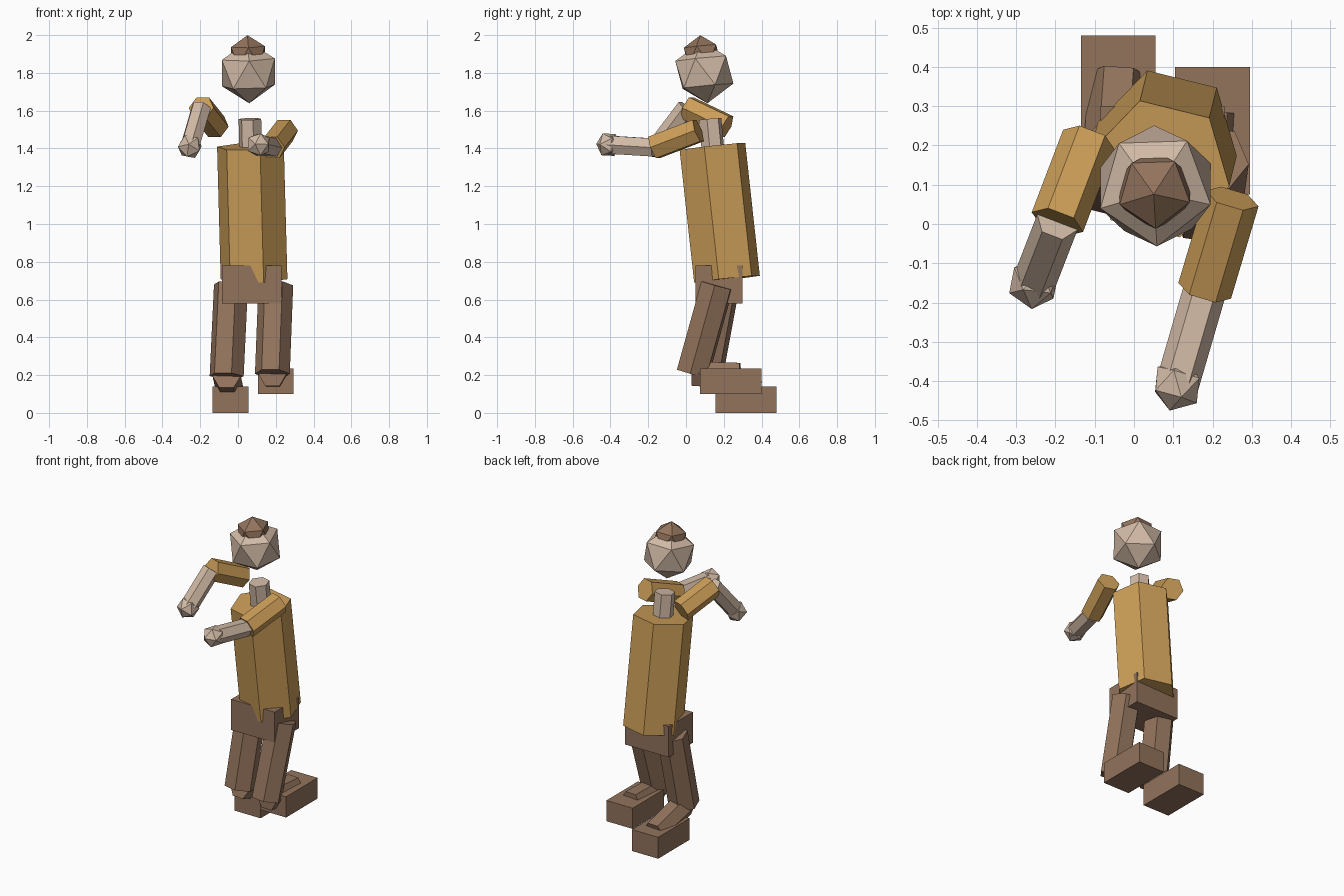
import bpy, bmesh
from math import cos, sin, tau
from mathutils import Vector, Matrix

cube = bpy.data.objects.get("Cube")
if cube:
    bpy.data.objects.remove(cube, do_unlink=True)


def material(name, rgb):
    mat = bpy.data.materials.new(name)
    mat.use_nodes = True
    color = (*rgb, 1)
    mat.diffuse_color = color
    mat.node_tree.nodes["Principled BSDF"].inputs["Base Color"].default_value = color
    return mat


skin = material("pale skin", (0.64, 0.49, 0.38))
shirt = material("mustard cloth", (0.60, 0.34, 0.098))
brown = material("brown cloth", (0.29, 0.173, 0.108))


def frame(center, axis):
    """Local z follows the axis, local x stays horizontal."""
    d = Vector(axis).normalized()
    u = Vector((0, 0, 1)).cross(d).normalized()
    v = d.cross(u)
    rot = Matrix((u, v, d)).transposed().to_4x4()
    return Matrix.Translation(center) @ rot


def finish(name, bm, mat):
    bmesh.ops.recalc_face_normals(bm, faces=bm.faces)
    mesh = bpy.data.meshes.new(name)
    bm.to_mesh(mesh)
    bm.free()
    mesh.materials.append(mat)
    obj = bpy.data.objects.new(name, mesh)
    bpy.context.collection.objects.link(obj)


def limb(name, start, end, radius, mat):
    """Six-sided prism between two joints."""
    start, end = Vector(start), Vector(end)
    bm = bmesh.new()
    rings = []
    for joint in (start, end):
        m = frame(joint, end - start)
        rings.append([bm.verts.new(m @ Vector((radius * cos(tau * i / 6),
                                               radius * sin(tau * i / 6), 0)))
                      for i in range(6)])
    for ring in rings:
        bm.faces.new(ring)
    low, high = rings
    for i in range(6):
        j = (i + 1) % 6
        bm.faces.new((low[i], low[j], high[j], high[i]))
    finish(name, bm, mat)


def ball(name, center, axis, radius, mat):
    """Twenty-sided ball with one corner on the axis."""
    bm = bmesh.new()
    bmesh.ops.create_icosphere(bm, subdivisions=1, radius=radius,
                               matrix=frame(center, axis))
    finish(name, bm, mat)


def box(name, low, high, mat):
    low, high = Vector(low), Vector(high)
    bm = bmesh.new()
    m = Matrix.Translation((low + high) / 2) @ Matrix.Diagonal((*(high - low), 1))
    bmesh.ops.create_cube(bm, size=1, matrix=m)
    finish(name, bm, mat)


# Trunk, neck and head
box("pelvis", (-0.085, 0.05, 0.58), (0.23, 0.30, 0.78), brown)
limb("torso", (0.085, 0.217, 0.708), (0.066, 0.14, 1.41), 0.182, shirt)
limb("neck", (0.067, 0.142, 1.40), (0.063, 0.127, 1.556), 0.062, skin)
head_axis = (-0.01, -0.035, 0.36)
ball("head", (0.055, 0.097, 1.803), head_axis, 0.165, skin)
ball("cap", (0.053, 0.086, 1.895), head_axis, 0.105, brown)

# Arms: shoulder, elbow, hand centre
arms = {
    "right": ((-0.115, 0.215, 1.515), (-0.195, 0.005, 1.615), (-0.255, -0.15, 1.41)),
    "left": ((0.25, 0.065, 1.495), (0.18, -0.17, 1.405), (0.11, -0.41, 1.42)),
}
for side, (shoulder, elbow, hand) in arms.items():
    limb(side + "_upper_arm", shoulder, elbow, 0.07, shirt)
    limb(side + "_forearm", elbow, hand, 0.055, skin)
    ball(side + "_hand", hand, Vector(hand) - Vector(elbow), 0.068, skin)

# Legs: hip, knee, ankle, then the two corners of the foot
legs = {
    "right": ((-0.037, 0.195, 0.68), (-0.06, 0.105, 0.195), (-0.04, 0.38, 0.105),
              (-0.135, 0.155, 0), (0.055, 0.48, 0.14)),
    "left": ((0.2, 0.165, 0.675), (0.182, 0.035, 0.207), (0.2, 0.285, 0.2),
             (0.105, 0.075, 0.1), (0.295, 0.40, 0.235)),
}
for side, (hip, knee, ankle, low, high) in legs.items():
    limb(side + "_thigh", hip, knee, 0.093, brown)
    limb(side + "_shin", knee, ankle, 0.075, brown)
    box(side + "_foot", low, high, brown)
